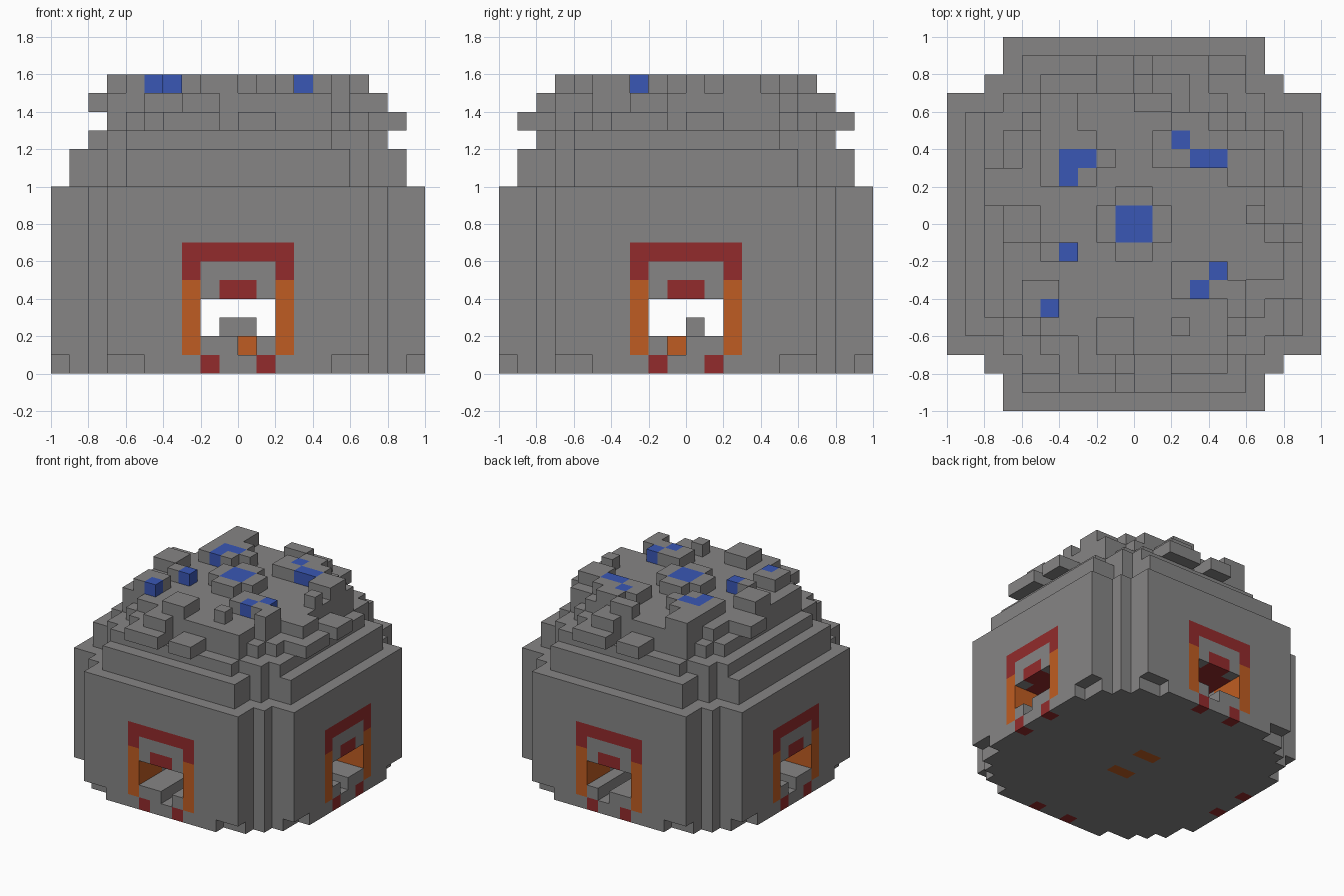
import bpy
import bmesh
from mathutils import Vector

cube = bpy.data.objects.get("Cube")
if cube:
    bpy.data.objects.remove(cube, do_unlink=True)

UNIT = 0.1


def make_material(name, rgb):
    mat = bpy.data.materials.new(name)
    color = (*rgb, 1)
    mat.diffuse_color = color
    mat.use_nodes = True
    mat.node_tree.nodes["Principled BSDF"].inputs["Base Color"].default_value = color
    return mat


MATS = [make_material("stone_grey", (0.24, 0.235, 0.235)),
        make_material("brick_red", (0.29, 0.024, 0.025)),
        make_material("burnt_orange", (0.52, 0.108, 0.016)),
        make_material("roof_blue", (0.042, 0.095, 0.46))]
GREY, RED, ORANGE, BLUE = range(len(MATS))
cells = {}  # block position -> (part, colour)


def box(part, color, x0, x1, y0, y1, z0, z1):
    """Fill a box of blocks; part None carves them away."""
    for x in range(x0, x1):
        for y in range(y0, y1):
            for z in range(z0, z1):
                if part:
                    cells[x, y, z] = (part, color)
                else:
                    cells.pop((x, y, z), None)


def cross(part, long, short, z0, z1):
    """Two overlapping slabs, giving a rounded square outline."""
    box(part, GREY, -long, long, -short, short, z0, z1)
    box(part, GREY, -short, short, -long, long, z0, z1)


def side(turns, part, color, x0, x1, y0, y1, z0, z1):
    """Box laid out on the front and turned by quarter turns."""
    for _ in range(turns):
        x0, x1, y0, y1 = -y1, -y0, x0, x1
    box(part, color, x0, x1, y0, y1, z0, z1)


# Walls with a notched footing
for long, short in ((10, 5), (9, 7), (8, 8)):
    cross("walls", long, short, 0, 1)
for long, short in ((10, 7), (8, 8)):
    cross("walls", long, short, 1, 10)

# Stepped shoulder above the walls
cross("shoulder", 9, 6, 10, 12)
cross("shoulder", 7, 7, 10, 12)

# Dome tiers
for z, long, short, corner in ((12, 8, 4, 7), (13, 7, 5, 6), (14, 7, 3, 6)):
    cross("dome", long, short, z, z + 1)
    cross("dome", corner, corner, z, z + 1)

# Projecting stones around the dome
for turn in range(4):
    side(turn, "dome_stones", GREY, 3, 5, -8, -6, 12, 13)
    side(turn, "dome_stones", GREY, -6, -4, -8, -6, 12, 13)
    side(turn, "dome_stones", GREY, -3, -1, -8, -6, 14, 15)
    side(turn, "dome_stones", GREY, 3, 5, -7, -5, 14, 15)
    if turn < 3:
        side(turn, "dome_stones", GREY, -4, -1, -9, -7, 13, 14)
        side(turn, "dome_stones", GREY, 0, 2, -9, -7, 13, 14)
    # Notches in the dome corners
    side(turn, None, GREY, 5, 6, -6, -5, 14, 15)

# Raised stones on the roof
for x0, x1, y0, y1 in ((-1, 1, -2, 2), (-2, 2, -1, 1), (-5, -2, 2, 5),
                       (-2, -1, 3, 4), (1, 5, 3, 5), (2, 4, 5, 6),
                       (-6, -4, -5, -3), (-5, -3, -2, -1), (2, 5, -4, -2),
                       (-7, -5, -1, 1), (6, 7, 0, 1), (-2, 0, -7, -5),
                       (2, 3, -6, -5), (-5, -3, 5, 7), (0, 2, 6, 7),
                       (5, 6, -5, -3), (5, 7, 2, 4)):
    box("roof_stones", GREY, x0, x1, y0, y1, 15, 16)

# Blue roof blocks
for x0, x1, y0, y1 in ((-1, 1, -1, 1), (-4, -2, 3, 4), (-4, -3, 2, 3),
                       (2, 3, 4, 5), (3, 5, 3, 4), (-4, -3, -2, -1),
                       (-5, -4, -5, -4), (4, 5, -3, -2), (3, 4, -4, -3)):
    box("blue_blocks", BLUE, x0, x1, y0, y1, 15, 16)

# Four doorways: red arch, orange jambs, red keystone and foot blocks
for turn in range(4):
    side(turn, "doorways", RED, -3, 3, -10, -9, 5, 7)
    side(turn, "doorways", GREY, -2, 2, -10, -9, 4, 6)
    side(turn, "doorways", RED, -1, 1, -10, -9, 4, 5)
    side(turn, "doorways", RED, -2, 2, -9, -2, 4, 5)
    for x in (-3, 2):
        side(turn, "doorways", ORANGE, x, x + 1, -10, -7, 1, 5)
    for x in (-2, 1):
        side(turn, "doorways", RED, x, x + 1, -10, -9, 0, 1)

# Passages through the building, with a gutter in each floor
for turn in range(4):
    side(turn, None, GREY, -2, 2, -10, 2, 2, 4)
    gutter = -(turn % 2) if turn < 2 else -1
    side(turn, None, GREY, gutter, gutter + 1, -10, -2, 1, 2)

# Hearth in the middle
box("hearth", ORANGE, -2, 2, -2, 2, 1, 2)
box("hearth", GREY, -1, 1, -1, 1, 1, 2)
box("hearth", GREY, -1, 1, 0, 1, 2, 3)
for y in (-2, 1):
    box("hearth", ORANGE, -1, 1, y, y + 1, 0, 1)


def build(part):
    """Make one mesh from the exposed block faces of a part."""
    bm = bmesh.new()
    for pos, (owner, color) in cells.items():
        if owner != part:
            continue
        center = Vector(pos) + Vector((0.5, 0.5, 0.5))
        for axis in range(3):
            for sign in (-1, 1):
                n = Vector((0, 0, 0))
                n[axis] = sign
                if tuple(int(c) for c in Vector(pos) + n) in cells:
                    continue
                u = Vector((0, 0, 0))
                u[(axis + 1) % 3] = 0.5
                v = n.cross(u)
                mid = center + n * 0.5
                corners = (mid - u - v, mid + u - v, mid + u + v, mid - u + v)
                face = bm.faces.new([bm.verts.new(c * UNIT) for c in corners])
                face.material_index = color
    bmesh.ops.remove_doubles(bm, verts=bm.verts, dist=UNIT / 100)
    mesh = bpy.data.meshes.new(part)
    bm.to_mesh(mesh)
    bm.free()
    for mat in MATS:
        mesh.materials.append(mat)
    bpy.context.collection.objects.link(bpy.data.objects.new(part, mesh))


for part in sorted({owner for owner, _ in cells.values()}):
    build(part)
